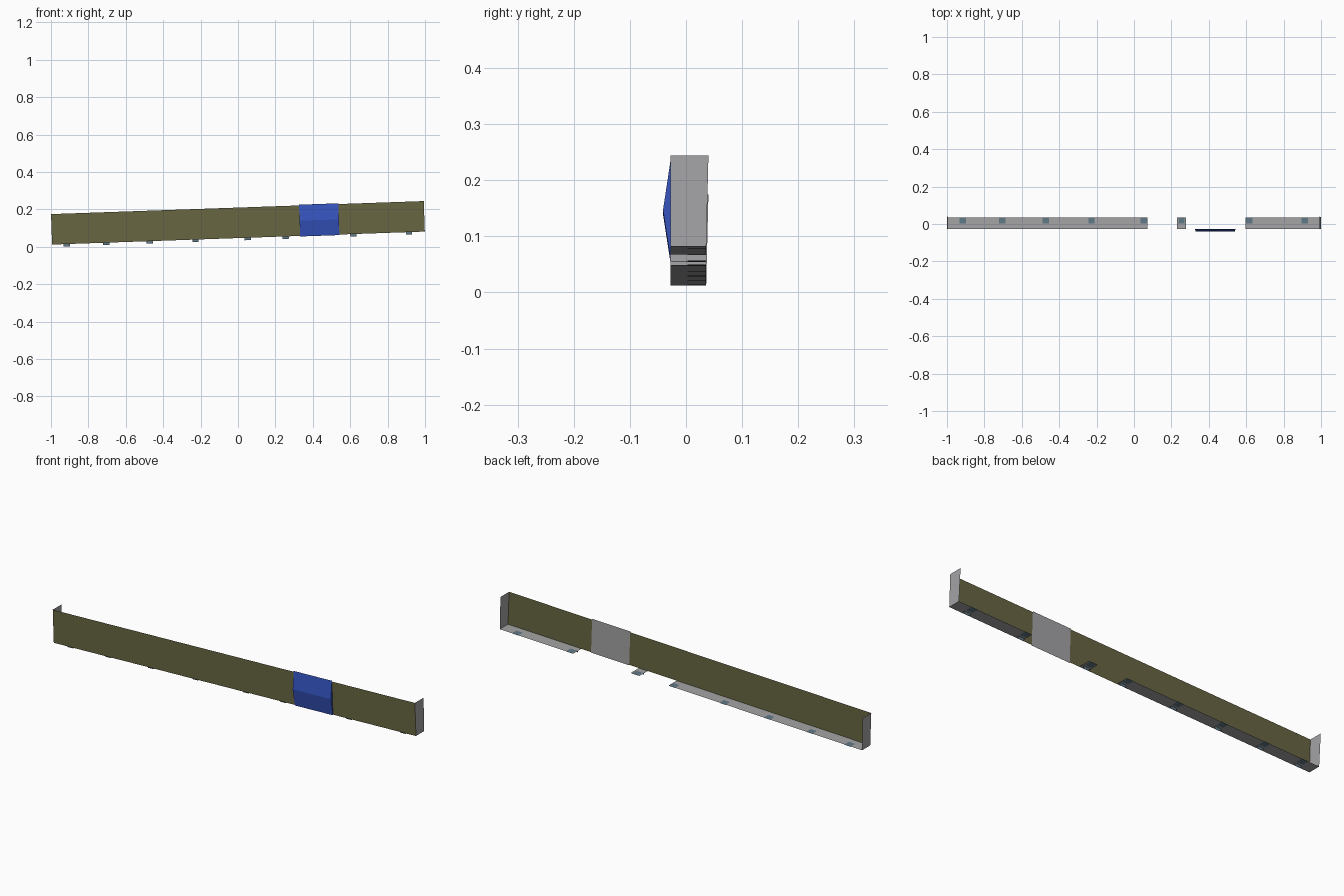
import bpy, math
from mathutils import Matrix

if "Cube" in bpy.data.objects:
    bpy.data.objects.remove(bpy.data.objects["Cube"])

# Local frame: x along the channel, z up its face, tilted two degrees
FRAME = Matrix.Translation((-0.994, 0, 0.012)) @ Matrix.Rotation(-math.radians(2), 4, 'Y')
LENGTH, HEIGHT, FRONT, BACK = 1.994, 0.163, -0.028, 0.040


def material(name, rgb):
    m = bpy.data.materials.new(name)
    m.diffuse_color = (*rgb, 1)
    m.use_nodes = True
    m.node_tree.nodes["Principled BSDF"].inputs["Base Color"].default_value = m.diffuse_color
    return m


OLIVE = material("olive", (0.14, 0.132, 0.055))
GRAY = material("light_gray", (0.37, 0.37, 0.38))
BLUE = material("blue", (0.035, 0.085, 0.50))
TEAL = material("slate_teal", (0.115, 0.19, 0.24))


def build(name, verts, faces, *mats):
    me = bpy.data.meshes.new(name)
    me.from_pydata(verts, [], faces)
    for m in mats:
        me.materials.append(m)
    ob = bpy.data.objects.new(name, me)
    bpy.context.collection.objects.link(ob)
    ob.matrix_world = FRAME
    return ob


def sheet(name, corners, mat):
    return build(name, corners, [(0, 1, 2, 3)], mat)


# Front board, either side of the blue panel
P0, P1 = 1.327, 1.537
for side, a, b in (("left", 0, P0), ("right", P1, LENGTH)):
    sheet("front_board_" + side, [(a, FRONT, 0), (b, FRONT, 0),
                                  (b, FRONT, HEIGHT), (a, FRONT, HEIGHT)], OLIVE)

# End plates, slightly narrower at the foot
FOOT = 0.036
sheet("left_end", [(0, BACK, HEIGHT), (0, FOOT, 0), (0, FRONT, 0), (0, FRONT, HEIGHT)][::-1], GRAY)
sheet("right_end", [(LENGTH, FRONT, 0), (LENGTH, FOOT, 0),
                    (LENGTH, BACK, HEIGHT), (LENGTH, FRONT, HEIGHT)], GRAY)

# Floor strips with gaps
for i, (a, b) in enumerate(((0, 1.066), (1.225, 1.274), (1.590, LENGTH))):
    sheet(f"floor_strip_{i + 1}", [(a, FRONT, 0), (b, FRONT, 0), (b, FOOT, 0), (a, FOOT, 0)], GRAY)

# Blue panel folded along its middle, with a flat gray back
profile = [(FRONT, -0.003), (-0.041, 0.081), (FRONT, 0.167)]
verts = [(x, y, z) for x in (P0, P1) for y, z in profile]
panel = build("folded_panel", verts,
              [(0, 3, 4, 1), (1, 4, 5, 2), (0, 1, 2), (3, 5, 4), (0, 2, 5, 3)], BLUE, GRAY)
panel.data.polygons[4].material_index = 1

# Clips: a pad above and below the floor and a tab pointing down
for i, x in enumerate((-0.915, -0.705, -0.472, -0.227, 0.052, 0.255, 0.618, 0.915)):
    c, w = x + 0.994, 0.017
    v, f = [], []
    for z in (0.001, -0.001):
        f.append(tuple(range(len(v), len(v) + 4)))
        v += [(c - w, 0.003, z), (c + w, 0.003, z), (c + w, FOOT, z), (c - w, FOOT, z)]
    f.append((8, 9, 10, 11))
    v += [(c - w, -0.01, -0.013), (c + w, -0.01, -0.013), (c + w, -0.01, 0), (c - w, -0.01, 0)]
    build(f"clip_{i + 1}", v, f, TEAL)
